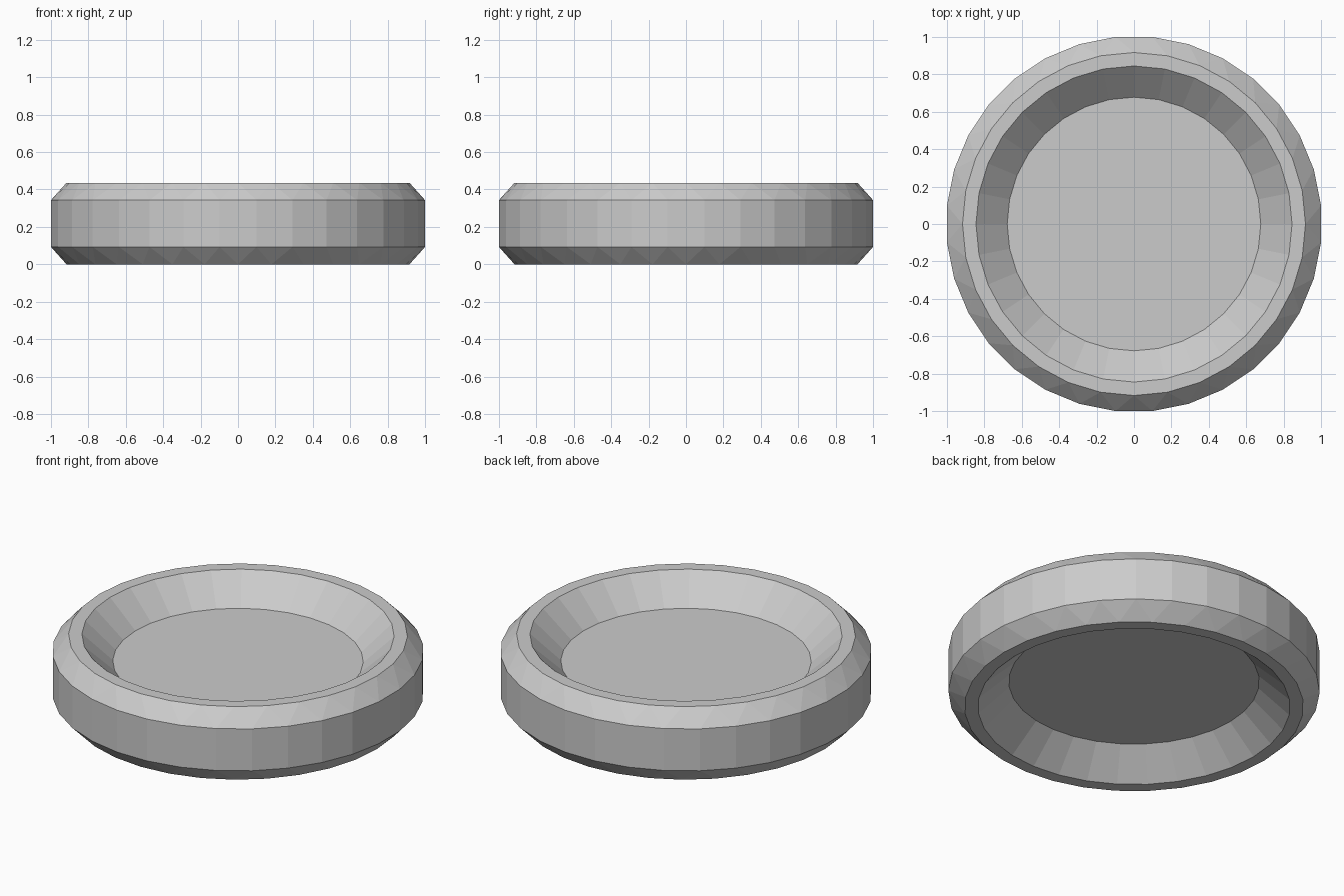
import bpy, bmesh
from math import cos, sin, tau, pi

if "Cube" in bpy.data.objects:
    bpy.data.objects.remove(bpy.data.objects["Cube"])

N = 32
bm = bmesh.new()


def ring(r, z, shift=0.0):
    return [bm.verts.new((r * cos(tau * (i + shift) / N),
                          r * sin(tau * (i + shift) / N), z)) for i in range(N)]


def quads(a, b):
    for i in range(N):
        j = (i + 1) % N
        bm.faces.new((a[i], a[j], b[j], b[i]))


def zigzag(a, b):
    # b is turned half a step from a, so the band is made of triangles
    for i in range(N):
        j = (i + 1) % N
        bm.faces.new((a[i], a[j], b[i]))
        bm.faces.new((b[i], a[j], b[j]))


H = 0.436
R = 1 / cos(pi / N)  # outer flats touch +-1


def half(flip):
    # Recessed floor, sloped dish wall, flat rim, chamfer
    z = lambda h: H - h if flip else h
    floor = ring(0.678, z(0.156))
    lip = ring(0.845, z(0))
    rim = ring(0.917, z(0))
    outer = ring(R, z(0.093), 0.5)
    bm.faces.new(floor)
    quads(floor, lip)
    quads(lip, rim)
    zigzag(rim, outer)
    return outer


# Outer wall joins the two mirrored halves
quads(half(False), half(True))
bmesh.ops.recalc_face_normals(bm, faces=bm.faces)

mesh = bpy.data.meshes.new("dished_disc")
bm.to_mesh(mesh)
bm.free()
bpy.context.collection.objects.link(bpy.data.objects.new("dished_disc", mesh))
